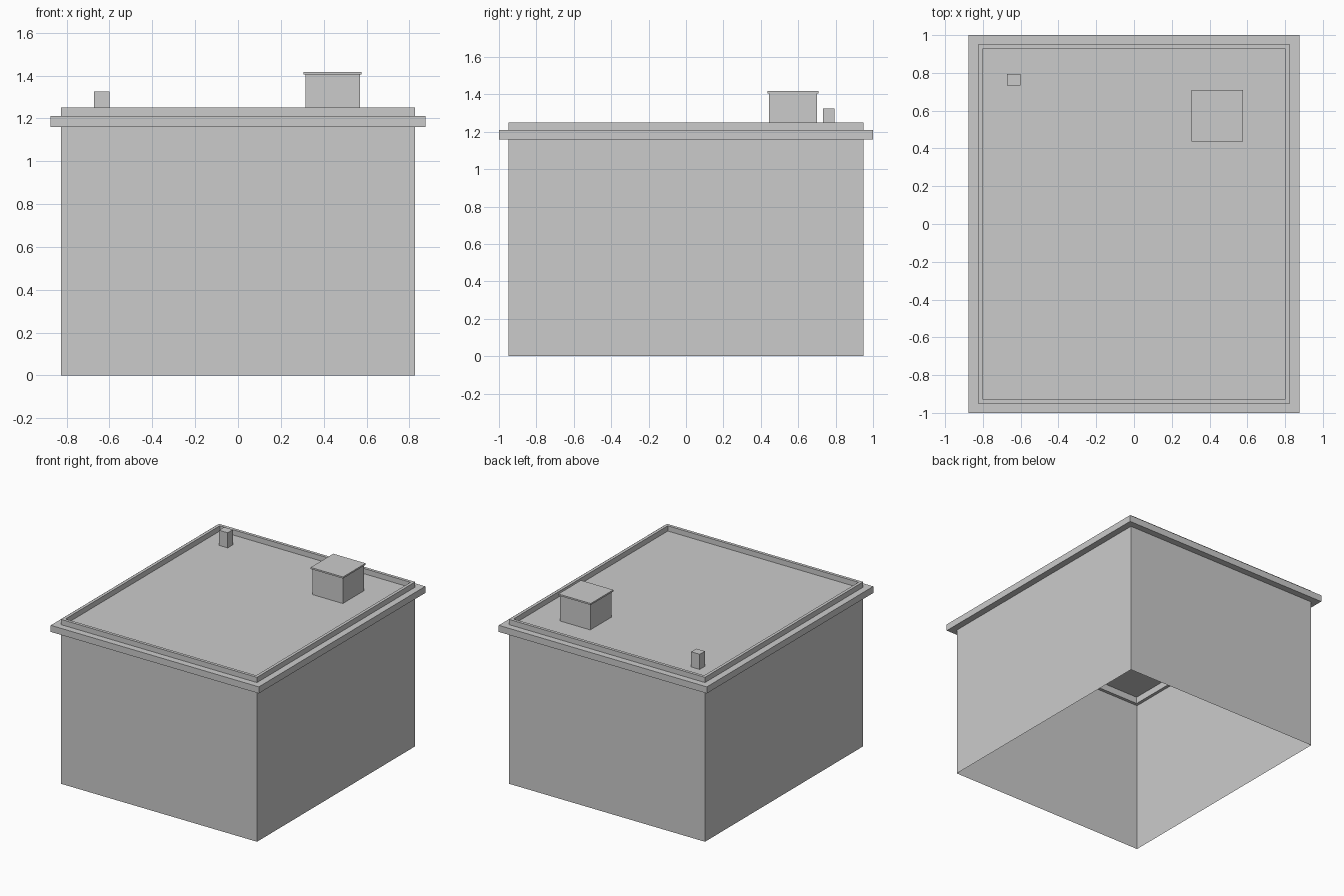
import bpy
import bmesh

default = bpy.data.objects.get("Cube")
if default:
    bpy.data.objects.remove(default, do_unlink=True)

GREY = (0.6, 0.6, 0.6, 1.0)
grey = bpy.data.materials.new("plain_grey")
grey.use_nodes = True
grey.diffuse_color = GREY
grey.node_tree.nodes["Principled BSDF"].inputs["Base Color"].default_value = GREY


def finish(name, bm, recalc=True):
    if recalc:
        bmesh.ops.recalc_face_normals(bm, faces=bm.faces)
    mesh = bpy.data.meshes.new(name)
    bm.to_mesh(mesh)
    bm.free()
    mesh.materials.append(grey)
    obj = bpy.data.objects.new(name, mesh)
    bpy.context.collection.objects.link(obj)
    return obj


def loop(bm, hx, hy, z):
    """Rectangular ring of vertices centred on the z axis."""
    return [bm.verts.new((sx * hx, sy * hy, z))
            for sx, sy in ((-1, -1), (1, -1), (1, 1), (-1, 1))]


def bridge(bm, a, b):
    for i in range(4):
        j = (i + 1) % 4
        bm.faces.new((a[i], a[j], b[j], b[i]))


def box(name, x, y, z):
    """Closed box from (min, max) ranges."""
    bm = bmesh.new()
    bmesh.ops.create_cube(bm, size=1)
    for v in bm.verts:
        v.co = [r[0] + (c + 0.5) * (r[1] - r[0]) for r, c in zip((x, y, z), v.co)]
    return finish(name, bm)


WALL_X, WALL_Y = 0.825, 0.95
EAVE, ROOF, TOP = 1.16, 1.21, 1.25
LEDGE, THICK = 0.05, 0.023

# Walls: a thin open shell without a floor
bm = bmesh.new()
bridge(bm, loop(bm, WALL_X, WALL_Y, 0), loop(bm, WALL_X, WALL_Y, EAVE))
finish("walls", bm, recalc=False)

# Ledge and parapet: one stepped section swept round the building
bm = bmesh.new()
section = [(-THICK, EAVE), (LEDGE, EAVE), (LEDGE, ROOF),
           (0, ROOF), (0, TOP), (-THICK, TOP)]
rings = [loop(bm, WALL_X + out, WALL_Y + out, z) for out, z in section]
for a, b in zip(rings, rings[1:] + rings[:1]):
    bridge(bm, a, b)
finish("ledge_and_parapet", bm)

# Flat roof inside the parapet
bm = bmesh.new()
bm.faces.new(loop(bm, WALL_X - THICK, WALL_Y - THICK, ROOF))
finish("roof", bm, recalc=False)

# Roof structures
box("roof_hatch", (0.315, 0.57), (0.445, 0.70), (ROOF, 1.405))
box("roof_hatch_cap", (0.305, 0.577), (0.437, 0.709), (1.405, 1.417))
box("chimney", (-0.672, -0.60), (0.733, 0.795), (ROOF, 1.325))
